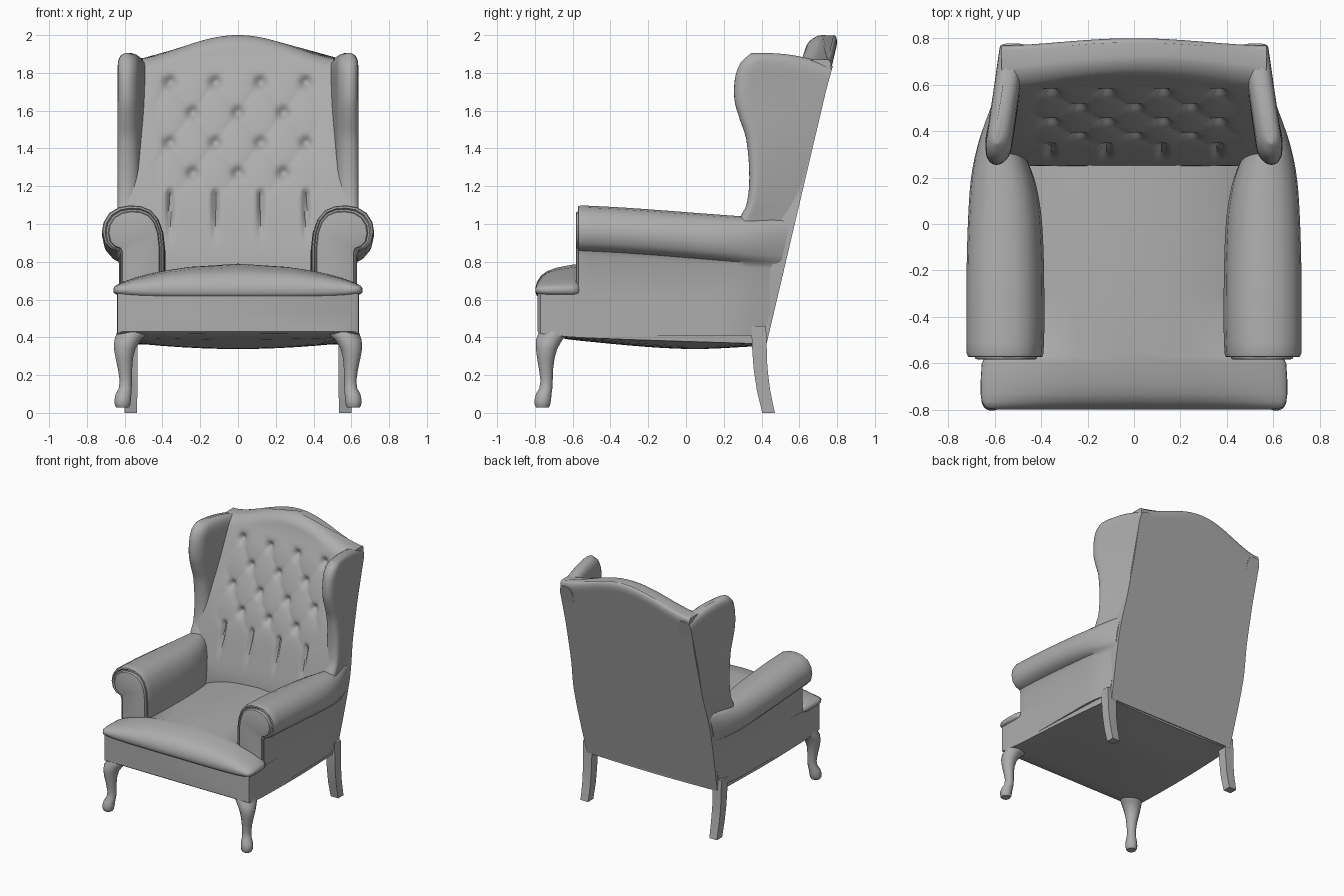
import bpy, bmesh, math
from math import sin, cos, pi, exp, sqrt

cube = bpy.data.objects.get("Cube")
if cube:
    bpy.data.objects.remove(cube, do_unlink=True)

GREY = 0.42
leather = bpy.data.materials.new("grey_leather")
leather.use_nodes = True
leather.diffuse_color = (GREY, GREY, GREY, 1)
leather.node_tree.nodes["Principled BSDF"].inputs["Base Color"].default_value = (GREY, GREY, GREY, 1)


def curve(table, v):
    """Smooth interpolation through (position, value) pairs."""
    if v <= table[0][0]:
        return table[0][1]
    if v >= table[-1][0]:
        return table[-1][1]
    last = len(table) - 1
    i = max(k for k in range(last) if table[k][0] <= v)

    def slope(k):
        a, b = table[max(k - 1, 0)], table[min(k + 1, last)]
        return (b[1] - a[1]) / (b[0] - a[0])
    (p, a), (q, b) = table[i], table[i + 1]
    d = q - p
    t = (v - p) / d
    s = t * t * (3 - 2 * t)
    return a + (b - a) * s + d * t * (1 - t) * ((1 - t) * slope(i) - t * slope(i + 1))


def loft(name, rings, angle=40):
    """Skin closed rings of points and cap both ends."""
    bm = bmesh.new()
    loops = [[bm.verts.new(p) for p in ring] for ring in rings]
    n = len(loops[0])
    for a, b in zip(loops, loops[1:]):
        for i in range(n):
            j = (i + 1) % n
            bm.faces.new((a[i], a[j], b[j], b[i]))
    bm.faces.new(loops[0])
    bm.faces.new(loops[-1])
    bmesh.ops.recalc_face_normals(bm, faces=bm.faces)
    mesh = bpy.data.meshes.new(name)
    bm.to_mesh(mesh)
    bm.free()
    mesh.materials.append(leather)
    obj = bpy.data.objects.new(name, mesh)
    bpy.context.collection.objects.link(obj)
    bpy.ops.object.select_all(action='DESELECT')
    obj.select_set(True)
    bpy.context.view_layer.objects.active = obj
    bpy.ops.object.shade_smooth_by_angle(angle=math.radians(angle))
    return obj


def spow(v, p):
    return math.copysign(abs(v) ** p, v)


def steps(a, b, n):
    return [a + (b - a) * i / n for i in range(n + 1)]


# Seat frame with a sagging underside
frame_width = [(-.785, .615), (-.77, .638), (-.58, .635), (-.1, .62), (.42, .585)]
frame_base = [(-.785, .43), (-.77, .42), (-.58, .40), (.42, .365)]
frame_sag = [(-.785, 0), (-.6, .015), (0, .04), (.42, .01)]
rings = []
for y in [-.785, -.77] + steps(-.7, .42, 14):
    w, zb, sag = (curve(t, y) for t in (frame_width, frame_base, frame_sag))
    ring = [(w * u, y, zb - sag * (1 - u * u)) for u in steps(-1, 1, 12)]
    rings.append(ring + [(w, y, .53), (w, y, .64), (-w, y, .64), (-w, y, .53)])
loft("seat_frame", rings)

# Domed cushion, wide in front of the arms and narrow between them
rings = []
for y, w, h, crown in [(-.797, .60, .012, 0), (-.79, .64, .03, .012), (-.765, .655, .04, .04),
                       (-.73, .66, .043, .06), (-.68, .66, .045, .075), (-.6, .655, .045, .09),
                       (-.57, .64, .045, .093), (-.55, .56, .045, .095), (-.3, .52, .045, .095),
                       (.1, .5, .045, .09), (.33, .48, .045, .08)]:
    ring = []
    for k in range(48):
        a = 2 * pi * k / 48
        x = w * spow(cos(a), .45)
        z = .65 + h * spow(sin(a), .6)
        if sin(a) > 0:
            z += crown * (1 - (x / w) ** 2)
        ring.append((x, y, z))
    rings.append(ring)
loft("seat_cushion", rings, 60)

# Arm cross-section: inner face, rolled top, outer panel
arm_profile = [(.39, .45), (.385, .7), (.385, .87), (.395, .96), (.42, 1.03), (.46, 1.075),
               (.51, 1.095), (.57, 1.1), (.63, 1.09), (.68, 1.06), (.712, 1.01), (.72, .96),
               (.708, .905), (.675, .872), (.64, .86), (.63, .835), (.63, .6), (.63, .41)]
arm_inner = [(-.58, .385), (-.4, .38), (0, .39), (.2, .42), (.35, .475), (.55, .53)]
arm_outer = [(-.58, .72), (-.2, .72), (.1, .71), (.25, .695), (.4, .66), (.55, .605)]
arm_drop = [(-.58, 0), (-.3, .015), (.3, .06), (.55, .075)]


def arm_ring(side, y, scale=1.0):
    lo, hi = curve(arm_inner, y), curve(arm_outer, y)
    ring = []
    for px, pz in arm_profile:
        px = .53 + (px - .53) * scale
        pz = .92 + (pz - .92) * scale
        x = lo + (px - .38) / .34 * (hi - lo)
        z = pz - (curve(arm_drop, y) if pz > .8 else 0)
        lean = .23 * (z - 1) * max(0, (y + .1) / .65)
        ring.append((side * x, y + lean, z))
    return ring


# Wing outline and back slope
wing_front = [(.9, .26), (1.03, .285), (1.1, .32), (1.25, .335), (1.45, .318), (1.55, .285),
              (1.65, .257), (1.77, .26), (1.85, .29), (1.9, .345)]


def rear(z):
    return .43 + .235 * (z - .38)


def wing_ring(side, level, pinch):
    outline = []
    near, far = curve(wing_front, level), rear(level) - .01
    spread = [(i / 14) ** 2 for i in range(15)]
    for edge, order in ((1, spread), (-1, spread[:0:-1])):
        for s in order:
            y = near + (far - near) * s
            half = .056 * sqrt(min(1, s / .16) * (2 - min(1, s / .16))) * pinch
            x = .592 - .07 * s + edge * half
            top = 1.905 - .07 * max(0, (y - .42) / .36) ** 2
            outline.append((side * x, y, .9 + (level - .9) * (top - .9)))
    return outline


# Cabriole front legs: centre x, centre y, height, radius
front_leg = [(.55, -.69, .46, .085), (.56, -.70, .42, .084), (.585, -.725, .385, .071),
             (.6, -.738, .34, .058), (.602, -.742, .29, .047), (.598, -.741, .23, .038),
             (.594, -.738, .17, .033), (.597, -.742, .13, .035), (.606, -.753, .1, .042),
             (.611, -.759, .065, .045), (.611, -.76, .04, .041), (.611, -.76, .028, .034)]
back_leg = [(.57, .385, .46, .055), (.57, .388, .36, .055), (.57, .394, .24, .052),
            (.568, .41, .12, .05), (.568, .437, 0, .047)]


def leg(name, path, side, count):
    turn = pi / count
    loft(name, [[(side * x + r * cos(turn + 2 * pi * k / count),
                  y + r * sin(turn + 2 * pi * k / count), z) for k in range(count)]
                for x, y, z, r in path])


for side, label in ((1, "left"), (-1, "right")):
    # Arm with a raised front facing
    rings = [arm_ring(side, y, s) for y, s in ((-.582, .76), (-.58, .8), (-.562, .83),
                                               (-.562, .88), (-.573, .92), (-.57, .97))]
    rings += [arm_ring(side, y) for y in steps(-.555, .55, 22)]
    loft(label + "_arm", rings, 45)
    # Wing
    levels = [(z, 1) for z in steps(.9, 1.82, 30)]
    levels += [(1.85, .96), (1.87, .87), (1.885, .72), (1.895, .5), (1.9, .2)]
    loft(label + "_wing", [wing_ring(side, z, p) for z, p in levels], 60)
    # Legs
    leg(label + "_front_leg", front_leg, side, 16)
    leg(label + "_back_leg", back_leg, side, 4)

# Tufted back
back_face = [(.36, .28), (.75, .25), (1.0, .295), (1.27, .368), (1.5, .455), (1.75, .555),
             (1.88, .615), (2.0, .655)]
back_width = [(.36, .575), (.9, .6), (1.2, .58), (2.0, .568)]
buttons = [(.24 * i, z) for z in (1.27, 1.59) for i in (-1, 0, 1)]
buttons += [(.24 * i - .12, z) for z in (1.43, 1.75) for i in (-1, 0, 1, 2)]


def fade(v, a, b):
    t = min(1, max(0, (v - a) / (b - a)))
    return t * t * (3 - 2 * t)


def tuft(x, z):
    """Depth of the buttons, diamond folds and lower pleats."""
    a, b = x / .24 + (z - 1.27) / .32, x / .24 - (z - 1.27) / .32
    mask = fade(z, 1.1, 1.27) * fade(-z, -1.84, -1.75) * fade(-abs(x), -.48, -.38)
    depth = .012 * mask * (1 - sqrt(abs(sin(pi * a) * sin(pi * b))))
    for bx, bz in buttons:
        d = (x - bx) ** 2 + (z - bz) ** 2
        if d < .02:
            depth += .034 * exp(-d / .0009)
    for px in (-.36, -.12, .12, .36):
        run = fade(z, .86, 1.12) * fade(-z, -1.2, -1.15)
        depth += .034 * run * exp(-((x - px) / .016) ** 2)
    return depth


def crest(x):
    return 1.87 + .13 * (.5 + .5 * cos(pi * min(1, abs(x) / .55))) ** .8


ROLL = .065
rings = []
profile = [(t, 0) for t in steps(0, 1, 120)] + [(1, a) for a in steps(0, pi / 2, 8)[1:]]
for t, a in profile:
    front, behind = [], []
    for u in steps(-1, 1, 100):
        x = u * .57
        z = .37 + t * (crest(x) - ROLL - .37) + ROLL * sin(a)
        x = u * curve(back_width, z)
        y = curve(back_face, z) + tuft(x, z) + .07 * (1 - cos(a))
        front.append((x, y, z))
        behind.append((x, rear(z) - .03 * (1 - cos(a)), z))
    rings.append(front + behind[::-1])
loft("tufted_back", rings, 50)
